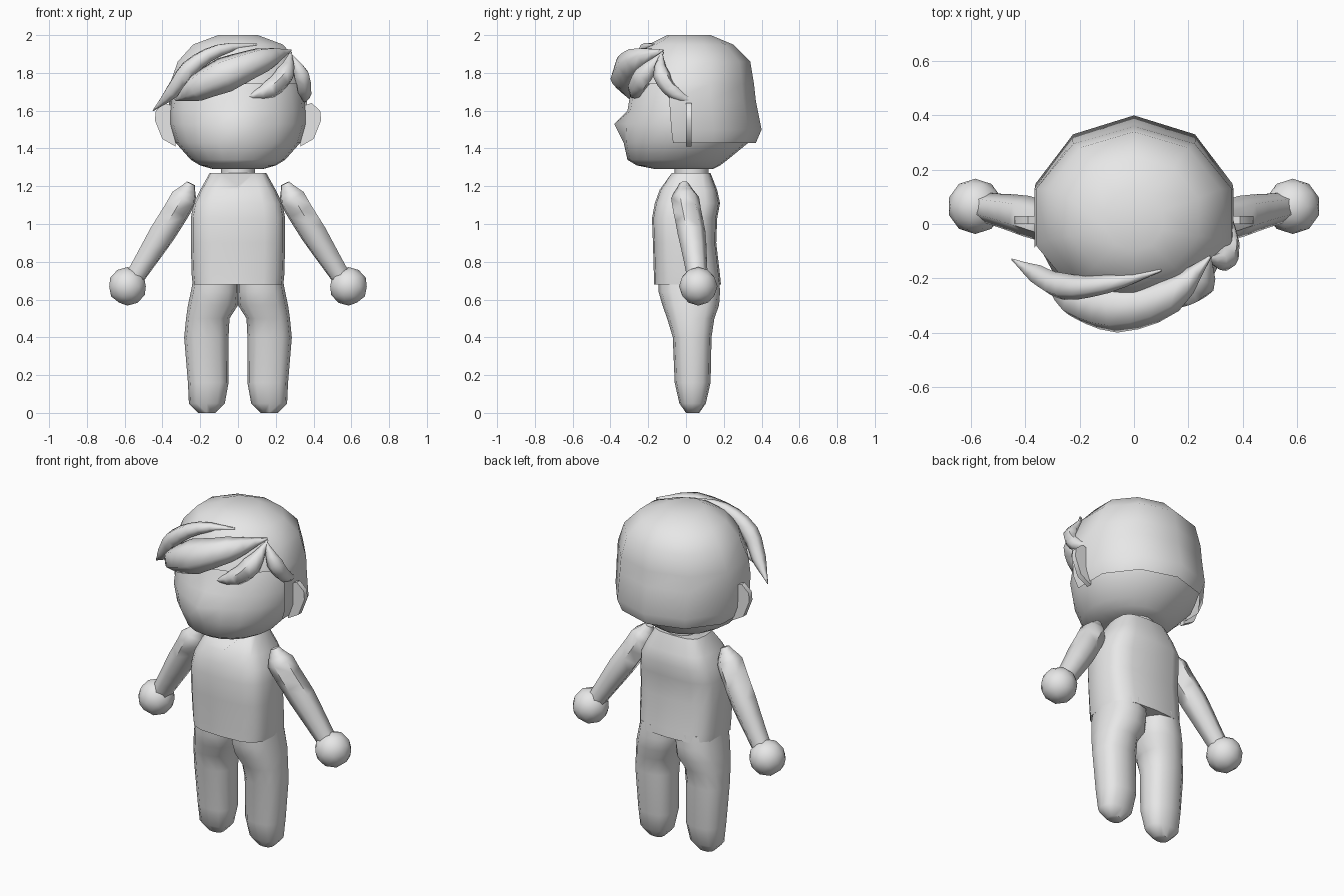
import bpy, bmesh, math
from mathutils import Matrix

if "Cube" in bpy.data.objects:
    bpy.data.objects.remove(bpy.data.objects["Cube"], do_unlink=True)

grey = bpy.data.materials.new("plain_grey")
grey.use_nodes = True
grey.diffuse_color = (0.8, 0.8, 0.8, 1)
grey.node_tree.nodes["Principled BSDF"].inputs["Base Color"].default_value = (0.8, 0.8, 0.8, 1)


def select_only(ob):
    bpy.ops.object.select_all(action='DESELECT')
    ob.select_set(True)
    bpy.context.view_layer.objects.active = ob


def finish(ob, mirror=False, angle=50):
    """Assign material, smooth shading and optional mirroring."""
    ob.data.materials.clear()
    ob.data.materials.append(grey)
    select_only(ob)
    bpy.ops.object.shade_smooth_by_angle(angle=math.radians(angle))
    if mirror:
        ob.modifiers.new("mirror", 'MIRROR').use_mirror_merge = False


def from_bmesh(name, bm, mirror=False):
    bmesh.ops.recalc_face_normals(bm, faces=bm.faces[:])
    mesh = bpy.data.meshes.new(name)
    bm.to_mesh(mesh)
    bm.free()
    ob = bpy.data.objects.new(name, mesh)
    bpy.context.collection.objects.link(ob)
    finish(ob, mirror)


def loft(rings, sides, power=1.0):
    """Skin horizontal rings given as (z, x_min, x_max, y_front, y_back)."""
    bm = bmesh.new()
    loops = []
    for z, xa, xb, ya, yb in rings:
        loop = []
        for i in range(sides):
            a = math.tau * i / sides - math.pi / 2
            c, s = math.cos(a), math.sin(a)
            c = math.copysign(abs(c) ** power, c)
            s = math.copysign(abs(s) ** power, s)
            loop.append(bm.verts.new(((xa + xb) / 2 + c * (xb - xa) / 2,
                                      (ya + yb) / 2 + s * (yb - ya) / 2, z)))
        loops.append(loop)
    for low, high in zip(loops, loops[1:]):
        for i in range(sides):
            j = (i + 1) % sides
            bm.faces.new((low[i], low[j], high[j], high[i]))
    bm.faces.new(loops[0])
    bm.faces.new(loops[-1])
    return bm, loops


def sym(rings):
    return [(z, -x, x, ya, yb) for z, x, ya, yb in rings]


def tube(name, points, mirror=False):
    """Tapered round strand through points (x, y, z, radius)."""
    cu = bpy.data.curves.new(name, 'CURVE')
    cu.dimensions = '3D'
    cu.bevel_depth = 1
    cu.bevel_resolution = 1
    cu.resolution_u = 3
    cu.use_fill_caps = True
    sp = cu.splines.new('BEZIER')
    sp.bezier_points.add(len(points) - 1)
    for bp, (x, y, z, r) in zip(sp.bezier_points, points):
        bp.co = (x, y, z)
        bp.radius = r
        bp.handle_left_type = bp.handle_right_type = 'AUTO'
    ob = bpy.data.objects.new(name, cu)
    bpy.context.collection.objects.link(ob)
    select_only(ob)
    bpy.ops.object.convert(target='MESH')
    finish(bpy.context.object, mirror, angle=60)


# Head with a small pointed nose
bm, loops = loft(sym([
    (1.29, .13, -.16, .14), (1.31, .2, -.26, .18), (1.34, .25, -.31, .22),
    (1.43, .33, -.33, .33), (1.53, .36, -.335, .36), (1.6, .36, -.31, .35),
    (1.72, .345, -.29, .33), (1.84, .28, -.22, .27), (1.93, .15, -.1, .15)]), 20)
loops[4][0].co.y = -.38
from_bmesh("head", bm)

# Hair cap, cut away in front of the ears below the fringe
bm, _ = loft(sym([
    (1.43, .355, -.3, .37), (1.5, .382, -.33, .4), (1.65, .385, -.33, .37),
    (1.74, .38, -.31, .36), (1.86, .335, -.27, .34), (1.95, .25, -.2, .25),
    (2.0, .11, -.1, .13)]), 10)
centres = [(f, f.calc_center_median()) for f in bm.faces]
cut = [f for f, c in centres if c.z < 1.44 or (c.z < 1.72 and c.y < .02)]
bmesh.ops.delete(bm, geom=cut, context='FACES')
from_bmesh("hair_cap", bm)

# Fringe locks
tube("main_fringe", [(.28, -.12, 1.92, .005), (.13, -.26, 1.87, .07),
                     (-.07, -.305, 1.79, .098), (-.22, -.27, 1.72, .075),
                     (-.33, -.2, 1.655, .005)])
tube("swept_lock", [(.1, -.17, 1.95, .005), (-.1, -.22, 1.92, .035),
                    (-.26, -.23, 1.82, .05), (-.35, -.19, 1.7, .04),
                    (-.45, -.13, 1.6, .003)])
tube("small_fringe", [(.28, -.12, 1.91, .005), (.245, -.22, 1.79, .055),
                      (.17, -.26, 1.715, .05), (.03, -.28, 1.665, .003)])
tube("side_lock", [(.27, -.13, 1.91, .005), (.335, -.13, 1.79, .045),
                   (.35, -.06, 1.695, .04), (.35, .06, 1.64, .003)])

# Ears as flat plates
bm = bmesh.new()
outline = [(.33, 1.41), (.4, 1.45), (.44, 1.55), (.435, 1.6), (.39, 1.64), (.33, 1.62)]
face = bm.faces.new([bm.verts.new((x, 0, z)) for x, z in outline])
new = bmesh.ops.extrude_face_region(bm, geom=[face])["geom"]
bmesh.ops.translate(bm, vec=(0, .03, 0),
                    verts=[v for v in new if isinstance(v, bmesh.types.BMVert)])
from_bmesh("ears", bm, mirror=True)

# Neck
bm, _ = loft(sym([(1.12, .09, -.06, .12), (1.34, .09, -.06, .12)]), 12)
from_bmesh("neck", bm)

# Shirt with a V notch in the collar
bm, loops = loft(sym([
    (.68, .24, -.17, .185), (.73, .245, -.17, .18), (.9, .25, -.175, .16),
    (1.03, .25, -.18, .165), (1.11, .235, -.165, .18), (1.18, .2, -.14, .165),
    (1.27, .15, -.08, .13)]), 16, .6)
loops[-1][0].co.z = 1.2
from_bmesh("shirt", bm)

# Trouser legs with closed rounded feet
bm, _ = loft([
    (0, .12, .21, .0, .07), (.05, .07, .26, -.035, .105), (.16, .05, .265, -.06, .13),
    (.4, .05, .285, -.07, .135), (.5, .045, .275, -.1, .15), (.57, .0, .265, -.125, .175),
    (.64, -.005, .25, -.145, .18), (.72, -.005, .235, -.145, .175)], 12, .8)
from_bmesh("trouser_legs", bm, mirror=True)

# Arms and ball hands
tube("arms", [(.25, -.01, 1.215, .025), (.285, -.005, 1.14, .075),
              (.4, .03, .95, .075), (.545, .06, .72, .055)], mirror=True)
bm = bmesh.new()
bmesh.ops.create_icosphere(bm, subdivisions=2, radius=.102,
                           matrix=Matrix.Translation((.585, .065, .67)))
from_bmesh("hands", bm, mirror=True)
